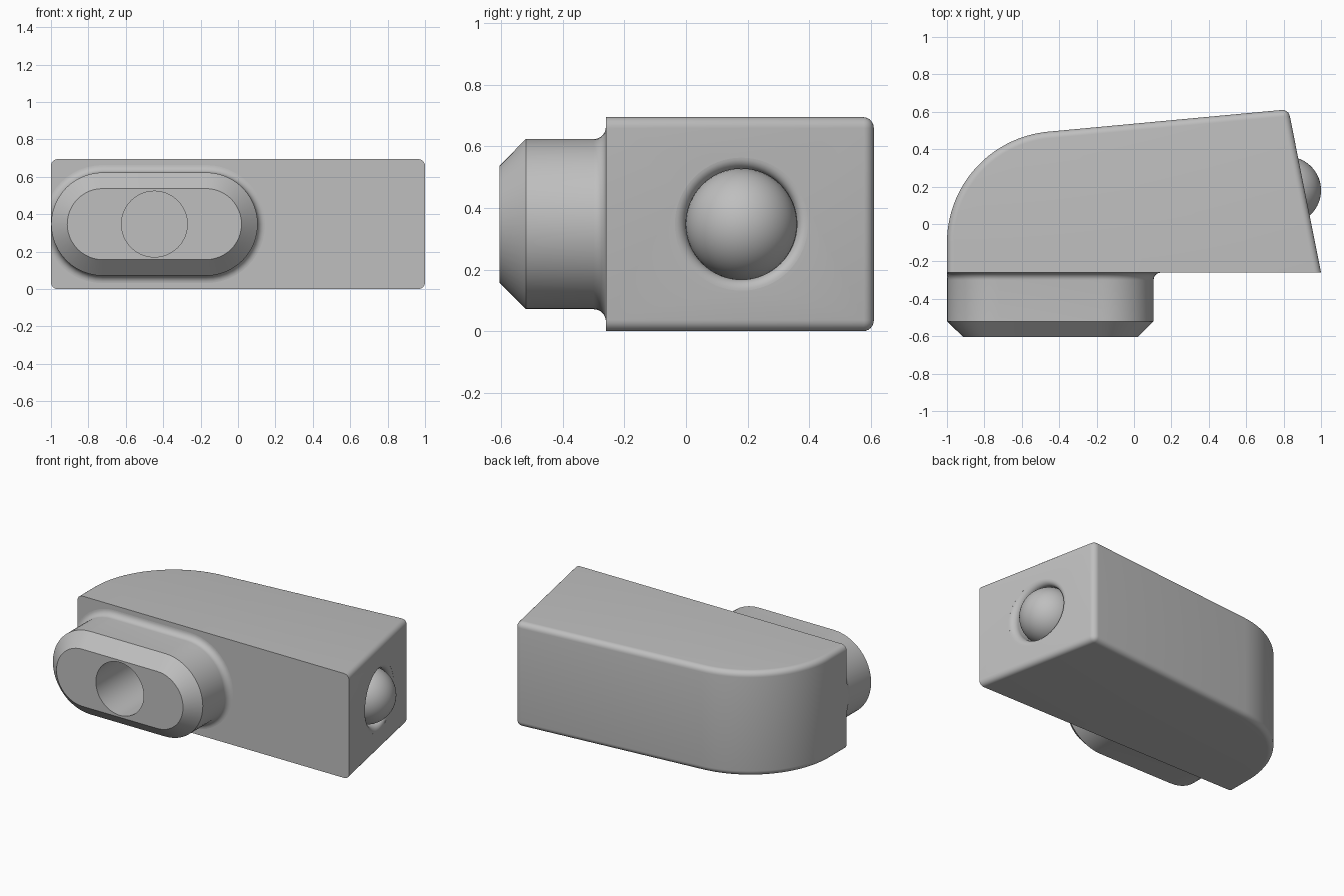
import bpy, bmesh, math

cube = bpy.data.objects.get("Cube")
if cube:
    bpy.data.objects.remove(cube, do_unlink=True)

H, FRONT = 0.695, -0.26            # body height and its front plane
MID = H / 2

grey = bpy.data.materials.new("plain_grey")
grey.use_nodes = True
colour = (0.52, 0.52, 0.52, 1)
grey.diffuse_color = colour
grey.node_tree.nodes["Principled BSDF"].inputs["Base Color"].default_value = colour


def make(name, bm):
    bmesh.ops.recalc_face_normals(bm, faces=bm.faces[:])
    mesh = bpy.data.meshes.new(name)
    bm.to_mesh(mesh)
    bm.free()
    mesh.materials.append(grey)
    ob = bpy.data.objects.new(name, mesh)
    bpy.context.collection.objects.link(ob)
    return ob


def loft(name, loops):
    """Skin closed loops of equal length and cap both ends."""
    bm = bmesh.new()
    rings = [[bm.verts.new(p) for p in loop] for loop in loops]
    n = len(rings[0])
    for a, b in zip(rings, rings[1:]):
        for i in range(n):
            j = (i + 1) % n
            bm.faces.new((a[i], a[j], b[j], b[i]))
    bm.faces.new(rings[0])
    bm.faces.new(rings[-1])
    return make(name, bm)


def circle(r, n=64):
    return [(r * math.cos(math.tau * i / n), r * math.sin(math.tau * i / n)) for i in range(n)]


def cut(ob, cutter):
    cutter.hide_render = True
    cutter.hide_set(True)
    mod = ob.modifiers.new("cut", "BOOLEAN")
    mod.operation, mod.solver, mod.object = "DIFFERENCE", "EXACT", cutter


def smooth(ob, angle=30):
    bpy.ops.object.select_all(action="DESELECT")
    ob.select_set(True)
    bpy.context.view_layer.objects.active = ob
    for mod in list(ob.modifiers):
        bpy.ops.object.modifier_apply(modifier=mod.name)
    bpy.ops.object.shade_smooth_by_angle(angle=math.radians(angle))


# Body: plan outline with one big rounded corner, extruded upwards
R, cx, cy = 0.596, -0.404, -0.10
start, end = math.pi, math.radians(95.4)
outline = [(-1, FRONT), (1, FRONT), (0.826, 0.613)]
steps = 32
for i in range(steps + 1):
    a = end + (start - end) * i / steps
    outline.append((cx + R * math.cos(a), cy + R * math.sin(a)))
body = loft("body", [[(x, y, z) for x, y in outline] for z in (0, H)])

# Round every rim edge except those on the front face, and the far back corner
bm = bmesh.new()
bm.from_mesh(body.data)
rims = []
for e in bm.edges:
    a, b = (v.co for v in e.verts)
    on_front = max(a.y, b.y) < FRONT + 0.01
    upright = abs(a.z - b.z) > 0.1
    if (upright and a.y > 0.6) or (not upright and not on_front):
        rims.append(e)
bmesh.ops.bevel(bm, geom=rims, offset=0.036, segments=6, profile=0.5, affect="EDGES")
bm.to_mesh(body.data)
bm.free()


# Boss: stadium sections with a chamfered nose and a flared foot
def stadium(offset, y, n=24):
    r, half, mid = 0.276 + offset, 0.276, -0.447
    pts = []
    for side, turn in ((1, -math.pi / 2), (-1, math.pi / 2)):
        for i in range(n + 1):
            a = turn + math.pi * i / n
            x = mid + side * half + r * math.cos(a)
            pts.append((max(x, -1), y, MID + r * math.sin(a)))
    return pts


flare = 0.04
sections = [stadium(-0.086, -0.605), stadium(0, -0.52)]
for i in range(9):
    a = math.pi / 2 * i / 8
    sections.append(stadium(flare * (1 - math.cos(a)), FRONT - flare + flare * math.sin(a)))
sections.append(stadium(-0.05, FRONT + 0.02))
boss = loft("front_boss", sections)

# Round bore running through the boss into the body
bore = loft("bore_cutter", [[(x - 0.447, y, z + MID) for x, z in circle(0.176)]
                            for y in (-0.8, 0.0)])
cut(boss, bore)
cut(body, bore)

# Socket with a rounded lip that follows the slanted end face
BALL_Y, BALL_R, BALL_X, SLANT = 0.18, 0.18, 0.82, -0.2
FACE_X = 0.912
lip = 0.036
profile = [(-0.12, BALL_R)]
for i in range(9):
    a = math.pi / 2 * i / 8
    profile.append((-lip + lip * math.sin(a), BALL_R + lip * (1 - math.cos(a))))
profile.append((0.1, BALL_R + lip))
socket = loft("socket_cutter", [[(FACE_X + d + SLANT * y, BALL_Y + y, MID + z)
                                 for y, z in circle(r)] for d, r in profile])
cut(body, socket)

# Ball seated in the socket
bm = bmesh.new()
bmesh.ops.create_uvsphere(bm, u_segments=64, v_segments=32, radius=BALL_R)
bmesh.ops.translate(bm, verts=bm.verts[:], vec=(BALL_X, BALL_Y, MID))
ball = make("side_ball", bm)

for ob in (body, boss, ball):
    smooth(ob)
for helper in (bore, socket):
    bpy.data.objects.remove(helper, do_unlink=True)
